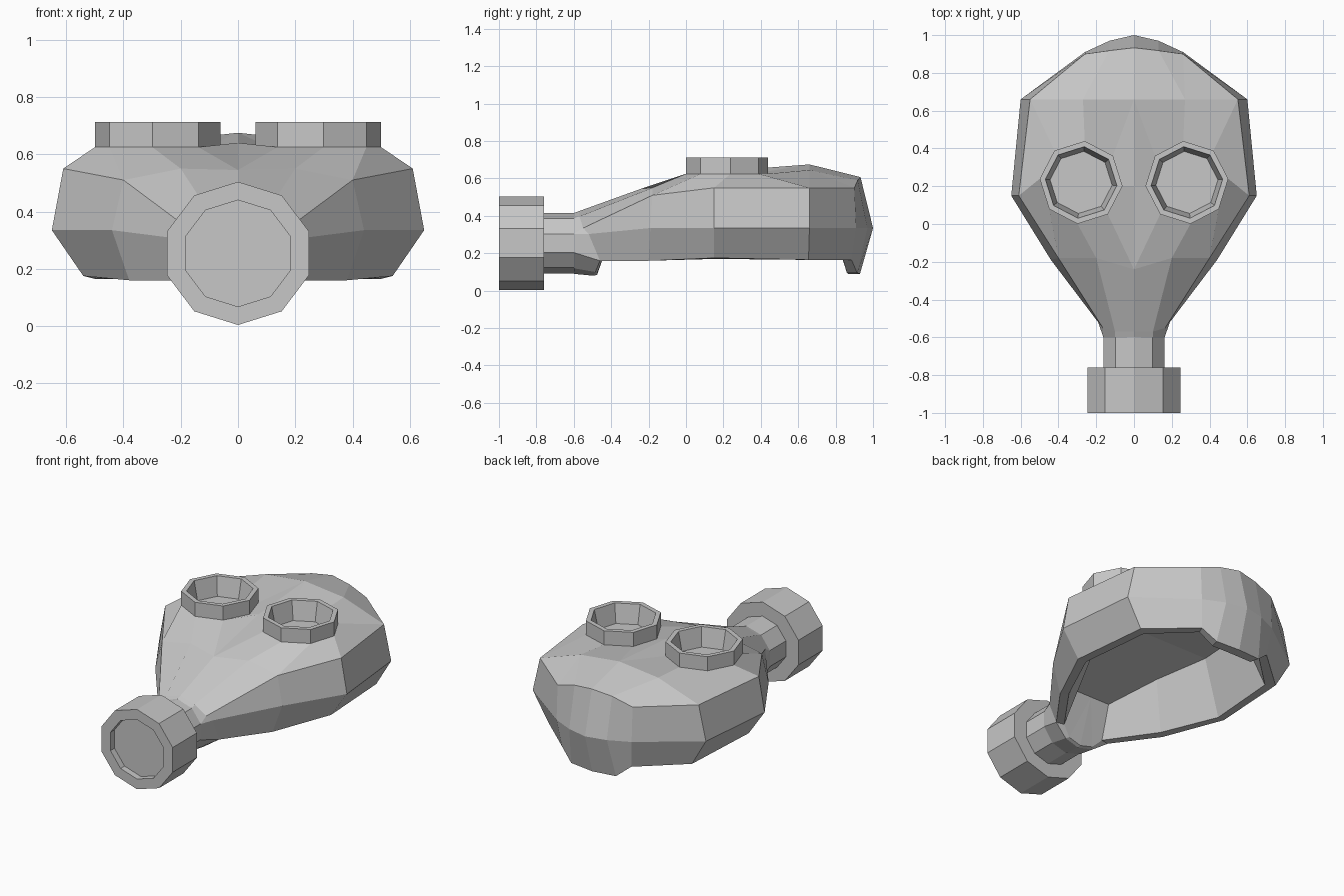
import bpy
import bmesh
import math
from mathutils import Vector, Matrix

default_cube = bpy.data.objects.get("Cube")
if default_cube:
    bpy.data.objects.remove(default_cube, do_unlink=True)

# Single matte grey for every part
grey = bpy.data.materials.new("matte_grey")
grey.use_nodes = True
grey_value = (0.57, 0.57, 0.57, 1.0)
grey.diffuse_color = grey_value
shader = next(n for n in grey.node_tree.nodes if n.type == 'BSDF_PRINCIPLED')
shader.inputs["Base Color"].default_value = grey_value
shader.inputs["Roughness"].default_value = 0.8


def make_object(name, bm):
    """Turn a bmesh into a flat-shaded object."""
    mesh = bpy.data.meshes.new(name)
    bm.to_mesh(mesh)
    bm.free()
    mesh.materials.append(grey)
    obj = bpy.data.objects.new(name, mesh)
    bpy.context.collection.objects.link(obj)
    return obj


def circle_points(radius, height, sides, start_angle):
    """Corners of a regular polygon at the given height."""
    angles = [math.radians(start_angle) + math.tau * i / sides for i in range(sides)]
    return [Vector((radius * math.cos(a), radius * math.sin(a), height)) for a in angles]


def turned_part(name, profile, sides, start_angle, placement):
    """Faceted part of revolution: (radius, height) profile, capped at both ends."""
    bm = bmesh.new()
    loops = [[bm.verts.new(p) for p in circle_points(radius, height, sides, start_angle)]
             for radius, height in profile]
    for lower, upper in zip(loops, loops[1:]):
        for i in range(sides):
            j = (i + 1) % sides
            bm.faces.new((lower[i], lower[j], upper[j], upper[i]))
    bm.faces.new(loops[0][::-1])
    bm.faces.new(loops[-1])
    bm.transform(placement)
    bmesh.ops.recalc_face_normals(bm, faces=bm.faces[:])
    return make_object(name, bm)


# Half of the mask shell: lengthwise lines running from the neck to the back
rim = [(.162, -.6, .204), (.19, -.46, .16), (.38, -.2, .16),
       (.54, .15, .175), (.5, .655, .165), (.24, .885, .165)]
wide = [(.162, -.6, .303), (.19, -.52, .303), (.44, -.19, .335),
        (.65, .15, .335), (.6, .66, .335), (.26, .91, .335)]
shoulder = [(.162, -.6, .303), (.165, -.55, .335), (.4, -.18, .51),
            (.61, .15, .55), (.55, .66, .55), (.26, .9, .55)]
crown = [(.1, -.6, .386), (.1, -.57, .397), (.2, -.18, .55)]
crest = [(0, -.6, .415), (0, -.57, .426), (0, -.24, .545)]
bridge = (0, .2, .64)
brow = [(.55, .66, .55), (.27, .66, .645), (0, .66, .675)]

# Back end, continuing round to the centre line with a lowered flap
back_rim = [rim[-1], (.155, .915, .095), (0, .93, .09)]
back_wide = [wide[-1], (.13, .97, .335), (0, 1, .335)]
back_top = [shoulder[-1], (.13, .918, .59), (0, .933, .607)]

# Rounded chin under the neck
chin_side = rim[:2]
chin_low = [(.1, -.6, .12), (.1, -.485, .1)]
chin_middle = [(0, -.6, .09), (0, -.495, .08)]

# Hollow side: lip, sloping wall and ceiling
lip = [(.14, -.45, .16), (.34, -.17, .162), (.49, .16, .17),
       (.45, .62, .165), (.22, .84, .165)]
ceiling = [(.13, -.38, .36), (.235, -.08, .43), (.36, .2, .49),
           (.36, .52, .51), (.2, .7, .51)]
ceiling_end = (0, .74, .52)
ceiling_middle = [(0, y, z) for _, y, z in ceiling[:-1]] + [ceiling_end]
back_lip = [lip[-1], (.14, .86, .095), (0, .868, .09)]
back_ceiling = [ceiling[-1], (.1, .73, .515), ceiling_end]
chin_lip = [(0, -.475, .085), (.085, -.47, .105), lip[0]]
chin_ceiling = [ceiling_middle[0], ceiling_middle[0], ceiling[0]]

shell = bmesh.new()
shared = {}


def vert(point):
    if point not in shared:
        shared[point] = shell.verts.new(point)
    return shared[point]


def add_face(points):
    """Add a face, skipping repeated corners."""
    corners = [vert(p) for p in dict.fromkeys(points)]
    if len(corners) > 2:
        shell.faces.new(corners)


def skin(lines):
    for low, high in zip(lines, lines[1:]):
        for i in range(len(low) - 1):
            add_face((low[i], low[i + 1], high[i + 1], high[i]))


# Outside
skin([rim, wide, shoulder])
skin([shoulder[:3], crown, crest])
skin([back_rim, back_wide, back_top])
skin([chin_middle, chin_low, chin_side])
add_face((brow[0], back_top[0], brow[1]))
add_face((brow[1], back_top[0], back_top[1]))
add_face((brow[1], back_top[1], back_top[2], brow[2]))

# Flat-edged eye hole, joined to the ring of points around it
eye_centre = Vector((.28, .22, 0))
eye_hole = [tuple(p + eye_centre) for p in circle_points(.22, .625, 8, 5)]
around = [shoulder[3], *brow, bridge, crest[2], crown[2], shoulder[2]]
skin([around + around[:1], eye_hole + eye_hole[:1]])

# Inside
skin([rim[1:], lip, ceiling, ceiling_middle])
skin([back_rim, back_lip, back_ceiling])
skin([[chin_middle[1], chin_low[1], rim[1]], chin_lip, chin_ceiling])
add_face(back_ceiling)

bmesh.ops.recalc_face_normals(shell, faces=shell.faces[:])
inside = Vector((0, .1, .3))
outward = sum(f.normal.dot(f.calc_center_median() - inside) * f.calc_area()
              for f in shell.faces)
if outward < 0:
    bmesh.ops.reverse_faces(shell, faces=shell.faces[:])

mask_shell = make_object("mask_shell", shell)
mirror = mask_shell.modifiers.new("mirror", 'MIRROR')
mirror.use_axis[0] = True
mirror.use_clip = True

# Eyepieces: raised octagonal frames with recessed lenses
eyepiece_profile = [(.2, .57), (.22, .62), (.22, .713), (.19, .713), (.165, .595)]
for side, label in ((1, "left"), (-1, "right")):
    turned_part(label + "_eyepiece", eyepiece_profile, 8, 5 * side,
                Matrix.Translation((eye_centre.x * side, eye_centre.y, 0)))

# Breathing tube and filter canister along the front axis, slightly wide
forward = (Matrix.Translation((0, 0, .254)) @ Matrix.Diagonal((1.04, 1, 1, 1))
           @ Matrix.Rotation(math.radians(90), 4, 'X'))
turned_part("breathing_tube", [(.162, .59), (.162, .77)], 10, 90, forward)
turned_part("filter_canister", [(.25, .76), (.25, 1), (.186, 1), (.186, .96)],
            10, 90, forward)
